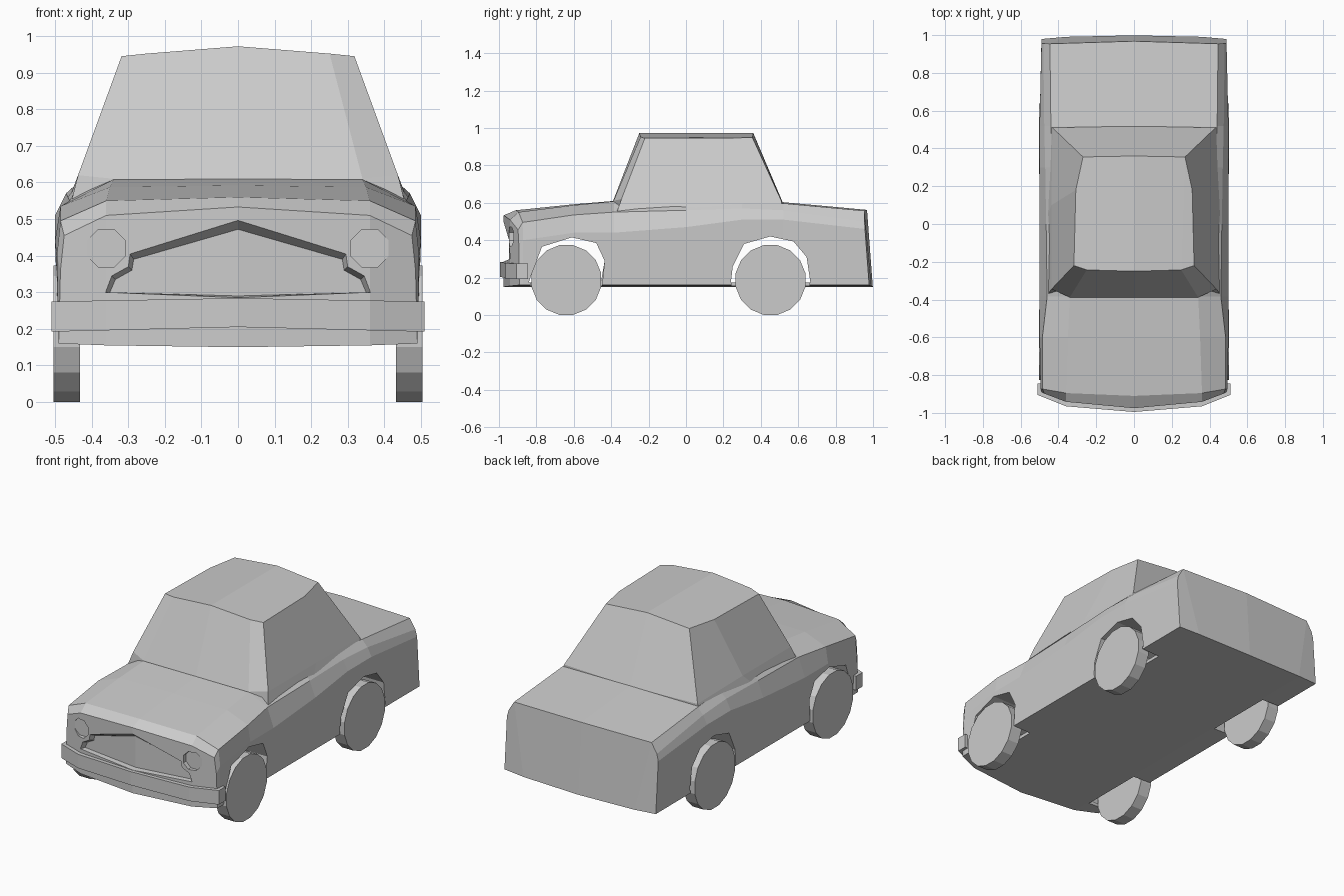
import bpy, bmesh
from math import pi
from mathutils import Matrix

if "Cube" in bpy.data.objects:
    bpy.data.objects.remove(bpy.data.objects["Cube"])


def finish(name, bm):
    bmesh.ops.remove_doubles(bm, verts=bm.verts, dist=1e-4)
    bmesh.ops.recalc_face_normals(bm, faces=bm.faces)
    me = bpy.data.meshes.new(name)
    bm.to_mesh(me)
    bm.free()
    ob = bpy.data.objects.new(name, me)
    bpy.context.collection.objects.link(ob)
    return ob


def loft(name, rings, split_caps=True):
    """Skin half rings (first and last point on x = 0), cap and mirror."""
    bm = bmesh.new()
    n = len(rings[0])
    for s in (1, -1):
        rows = [[bm.verts.new((s * x, y, z)) for x, y, z in r] for r in rings]
        for a, b in zip(rows, rows[1:]):
            for i in range(n - 1):
                bm.faces.new((a[i], a[i + 1], b[i + 1], b[i]))
        for r in (rows[0], rows[-1]):
            if split_caps:
                bm.faces.new((r[0], r[1], r[-2], r[-1]))
                bm.faces.new(r[1:-1])
            else:
                bm.faces.new(r)
    return finish(name, bm)


def prism(name, pts, x0, x1):
    """Extrude a (y, z) outline along x."""
    bm = bmesh.new()
    a, b = [[bm.verts.new((x, y, z)) for y, z in pts] for x in (x0, x1)]
    bm.faces.new(a)
    bm.faces.new(b)
    for i in range(len(pts)):
        j = (i + 1) % len(pts)
        bm.faces.new((a[i], a[j], b[j], b[i]))
    return finish(name, bm)


def cylinder(name, r, depth, sides, loc, axis, turn):
    bm = bmesh.new()
    m = (Matrix.Translation(loc) @ Matrix.Rotation(pi / 2, 4, axis)
         @ Matrix.Rotation(turn, 4, 'Z'))
    bmesh.ops.create_cone(bm, cap_ends=True, segments=sides, radius1=r,
                          radius2=r, depth=depth, matrix=m)
    return finish(name, bm)


def cut(ob, cutter):
    mod = ob.modifiers.new("cut", 'BOOLEAN')
    mod.operation = 'DIFFERENCE'
    mod.solver = 'EXACT'
    mod.object = cutter
    bpy.context.view_layer.objects.active = ob
    bpy.ops.object.modifier_apply(modifier=mod.name)
    bpy.data.objects.remove(cutter)


# Body: y, bow, lean, then side crease, shoulder, top edge (x, z) and top centre z
sections = [
    (-.975, .09, 0, (.485, .36), (.475, .455), (.36, .51), .533),
    (-.91, .04, 0, (.495, .40), (.485, .495), (.36, .55), .56),
    (-.60, 0, 0, (.50, .44), (.485, .535), (.35, .587), .592),
    (-.385, 0, 0, (.50, .44), (.46, .55), (.34, .608), .61),
    (0, 0, 0, (.50, .47), (.465, .56), (.43, .605), .61),
    (.30, 0, 0, (.50, .51), (.47, .57), (.43, .605), .61),
    (.52, 0, 0, (.50, .51), (.475, .56), (.44, .597), .603),
    (.968, -.02, .03, (.49, .46), (.48, .50), (.445, .557), .562)]
rings = []
for y, bow, lean, m, s, e, zc in sections:
    half = [(0, .15), (.36, .155), (.49, .16), m, s, e, (0, zc)]
    rings.append([(x, y + bow * (x / .5) ** 3 + lean * (.56 - z) / .4, z)
                  for x, z in half])
body = loft("body", rings)

# Wheel arches, open through the hollow body above the floor
arches = [
    [(-.84, .1), (-.825, .22), (-.77, .365), (-.61, .415), (-.48, .385),
     (-.435, .29), (-.455, .1)],
    [(.24, .1), (.25, .26), (.31, .38), (.45, .42), (.575, .393),
     (.645, .31), (.665, .1)]]
for pts in arches:
    for s in (1, -1):
        cut(body, prism("arch_cutter", pts, s * .375, s * .7))
    cut(body, prism("axle_cutter", [(y, max(z, .175)) for y, z in pts], -.6, .6))

# Grille recess
outline = [(0, .497), (.295, .405), (.30, .37), (.345, .345), (.362, .30), (0, .285)]
inner = [(0, .472), (.285, .39), (.29, .36), (.335, .335), (.35, .30), (0, .29)]
front = lambda x: -.976 + .034 * x / .36
cut(body, loft("grille_cutter", [
    [(x, -1.1, z) for x, z in outline],
    [(x, front(x), z) for x, z in outline],
    [(x, front(x) + .03, z) for x, z in inner]], False))

# Headlight recesses
for s in (1, -1):
    cut(body, cylinder("headlight_cutter", .056, .2, 8,
                       (s * .36, -1.02, .42), 'X', pi / 8))

# Cabin with crowned roof
cabin = [
    [(0, -.37, .50), (.33, -.37, .50), (.465, -.385, .51), (.475, 0, .52),
     (.46, .51, .54), (0, .52, .56)],
    [(0, -.39, .61), (.34, -.388, .61), (.437, -.345, .62), (.437, .1, .62),
     (.432, .51, .61), (0, .518, .60)],
    [(0, -.25, .972), (.25, -.243, .952), (.318, -.22, .945), (.308, .18, .945),
     (.27, .355, .949), (0, .36, .972)]]
loft("cabin", cabin)

# Front bumper
plan = [(0, -.995), (.36, -.965), (.51, -.905), (.51, -.845), (.46, -.845), (0, -.93)]
loft("front_bumper", [
    [(x, y, .205 - .025 * x) for x, y in plan],
    [(x, y, .284 - .018 * x) for x, y in plan]], False)

# Wheels
for end, y in (("front", -.64), ("rear", .452)):
    for side, s in (("right", 1), ("left", -1)):
        cylinder(f"{end}_{side}_wheel", .19, .072, 16,
                 (s * .468, y, .187), 'Y', pi / 16)
